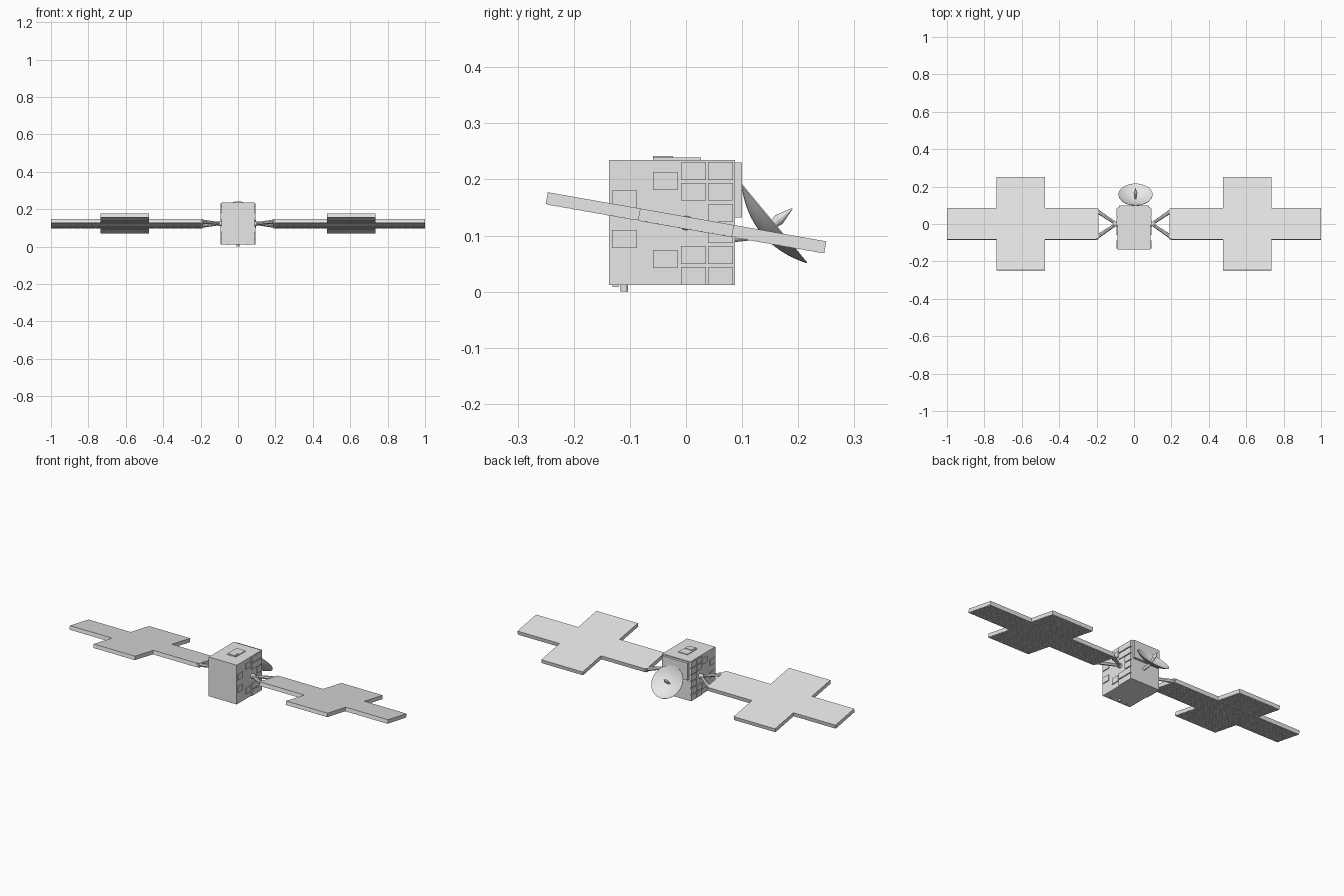
import bpy, bmesh, math
from mathutils import Vector, Matrix

cube = bpy.data.objects.get("Cube")
if cube:
    bpy.data.objects.remove(cube, do_unlink=True)

grey = bpy.data.materials.new("light_grey")
grey.use_nodes = True
GREY = (0.8, 0.8, 0.8, 1)
grey.diffuse_color = GREY
grey.node_tree.nodes["Principled BSDF"].inputs["Base Color"].default_value = GREY


def finish(name, bm, matrix=Matrix(), smooth=False):
    bmesh.ops.recalc_face_normals(bm, faces=bm.faces)
    for f in bm.faces:
        f.smooth = smooth
    mesh = bpy.data.meshes.new(name)
    bm.to_mesh(mesh)
    bm.free()
    mesh.materials.append(grey)
    obj = bpy.data.objects.new(name, mesh)
    bpy.context.collection.objects.link(obj)
    obj.matrix_world = matrix
    return obj


def add_box(bm, lo, hi):
    lo, hi = Vector(lo), Vector(hi)
    m = Matrix.Translation((lo + hi) / 2) @ Matrix.Diagonal((hi - lo).to_4d())
    m[3][3] = 1
    bmesh.ops.create_cube(bm, size=1, matrix=m)


def box(name, lo, hi):
    bm = bmesh.new()
    add_box(bm, lo, hi)
    return finish(name, bm)


def add_rod(bm, a, b, r1, r2, sides=12):
    a, b = Vector(a), Vector(b)
    d = b - a
    m = Matrix.Translation((a + b) / 2) @ d.to_track_quat("Z", "Y").to_matrix().to_4x4()
    bmesh.ops.create_cone(bm, cap_ends=True, segments=sides, radius1=r1,
                          radius2=r2, depth=d.length, matrix=m)


# Main body with the equipment on its top, back and bottom
W = 0.088
box("body", (-W, -0.137, 0.012), (W, 0.087, 0.235))
box("back_plate", (-0.08, 0.087, 0.132), (0.08, 0.1, 0.23))
box("top_plate", (-0.028, -0.059, 0.235), (0.028, 0.027, 0.239))
box("top_plate_lid", (-0.02, -0.059, 0.239), (0.02, -0.023, 0.242))
bm = bmesh.new()
add_rod(bm, (0, -0.11, 0), (0, -0.11, 0.013), 0.007, 0.007)
finish("bottom_nozzle", bm)
for x in (-0.05, 0.05):
    box("bottom_foot", (x - 0.006, -0.131, 0.008), (x + 0.006, -0.12, 0.013))

# Side plates: two columns of tiles and four separate covers on each side
rows = [0.199, 0.162, 0.124, 0.087, 0.049, 0.012]
tiles = [(0.039, z) for z in rows]
tiles += [(-0.009, z) for i, z in enumerate(rows) if i not in (2, 3)]
tiles += [(-0.059, 0.181), (-0.059, 0.042), (-0.132, 0.148), (-0.132, 0.078)]
for side in (-1, 1):
    bm = bmesh.new()
    for y, z in tiles:
        xs = sorted((side * W, side * (W + 0.005)))
        add_box(bm, (xs[0], y, z), (xs[1], y + 0.045, z + 0.032))
    finish("side_plates", bm)

# Solar wings, tilted about the x axis
TILT = Matrix.Translation((0, 0, 0.1225)) @ Matrix.Rotation(math.radians(-10), 4, "X")
X0, X1, X2, X3 = 0.2, 0.475, 0.735, 1.0
NARROW, WIDE, T = 0.085, 0.252, 0.011
CELL_X, CELL_Y, GAP = 0.04, 0.02, 0.002

for side in (-1, 1):
    # Cross-shaped panel
    half = [(X0, NARROW), (X1, NARROW), (X1, WIDE), (X2, WIDE), (X2, NARROW), (X3, NARROW)]
    outline = half + [(x, -y) for x, y in reversed(half)]
    bm = bmesh.new()
    face = bm.faces.new([bm.verts.new((side * x, y, -T + 0.001)) for x, y in outline])
    ext = bmesh.ops.extrude_face_region(bm, geom=[face])
    top = [v for v in ext["geom"] if isinstance(v, bmesh.types.BMVert)]
    bmesh.ops.translate(bm, verts=top, vec=(0, 0, 2 * T - 0.001))
    finish("wing_panel", bm, TILT)

    # Staggered solar cells on the underside
    bm = bmesh.new()
    count = int(2 * WIDE / CELL_Y)
    for j in range(count):
        y = (j - count / 2) * CELL_Y
        inner = abs(y + CELL_Y / 2) + CELL_Y / 2 < NARROW + 0.006
        start, end = (X0, X3) if inner else (X1, X2)
        x = start - (CELL_X / 2 if j % 2 else 0)
        while x < end - 0.001:
            a = max(x, start) + GAP / 2
            b = min(x + CELL_X, end) - GAP / 2
            xs = sorted((side * a, side * b))
            y0 = max(y + GAP / 2, -NARROW) if inner else y + GAP / 2
            y1 = min(y + CELL_Y - GAP / 2, NARROW) if inner else y + CELL_Y - GAP / 2
            if b - a > 0.003:
                add_box(bm, (xs[0], y0, -T), (xs[1], y1, -T + 0.0015))
            x += CELL_X
    finish("solar_cells", bm, TILT)

    # V-shaped yoke that tapers towards the body
    bm = bmesh.new()
    for s in (-1, 1):
        add_rod(bm, (side * 0.1, s * 0.004, 0), (side * 0.203, s * 0.074, 0), 0.008, 0.011, 8)
    add_box(bm, (min(side * 0.19, side * X0), -0.082, -T), (max(side * 0.19, side * X0), 0.082, T))
    finish("wing_yoke", bm, TILT)
    bm = bmesh.new()
    add_rod(bm, (side * (W - 0.002), 0, 0), (side * 0.112, 0, 0), 0.013, 0.011, 16)
    finish("wing_hub", bm, TILT)

# Dish antenna: a thin revolved bowl whose local z is its aim
aim = Vector((0, 0.77, 0.64)).normalized()
DISH = Matrix.Translation((0.008, 0.158, 0.122)) @ aim.to_track_quat("Z", "Y").to_matrix().to_4x4()
R, DEPTH, THICK, STEPS = 0.091, 0.028, 0.002, 8
radii = [R * i / STEPS for i in range(STEPS + 1)]
profile = [(r, DEPTH * ((r / R) ** 2 - 1)) for r in radii]
profile += [(r, z - THICK) for r, z in reversed(profile)]
bm = bmesh.new()
verts = [bm.verts.new((r, 0, z)) for r, z in profile]
edges = [bm.edges.new(pair) for pair in zip(verts, verts[1:])]
bmesh.ops.spin(bm, geom=verts + edges, axis=(0, 0, 1), cent=(0, 0, 0),
               angle=2 * math.pi, steps=40, use_duplicate=False)
bmesh.ops.remove_doubles(bm, verts=bm.verts, dist=0.0001)
dish = finish("dish", bm, DISH, True)
bpy.ops.object.select_all(action="DESELECT")
dish.select_set(True)
bpy.context.view_layer.objects.active = dish
bpy.ops.object.shade_smooth_by_angle(angle=math.radians(35))

# Feed horn in the dish
bm = bmesh.new()
add_rod(bm, (0, 0, -DEPTH), (0, 0, 0.01), 0.003, 0.01)
add_rod(bm, (0, 0, 0.01), (0, 0, 0.041), 0.01, 0.001)
finish("dish_feed", bm, DISH)

# Arm that carries the dish
bm = bmesh.new()
add_rod(bm, (0.008, 0.085, 0.097), (0.008, 0.137, 0.101), 0.009, 0.007)
finish("dish_arm", bm)
